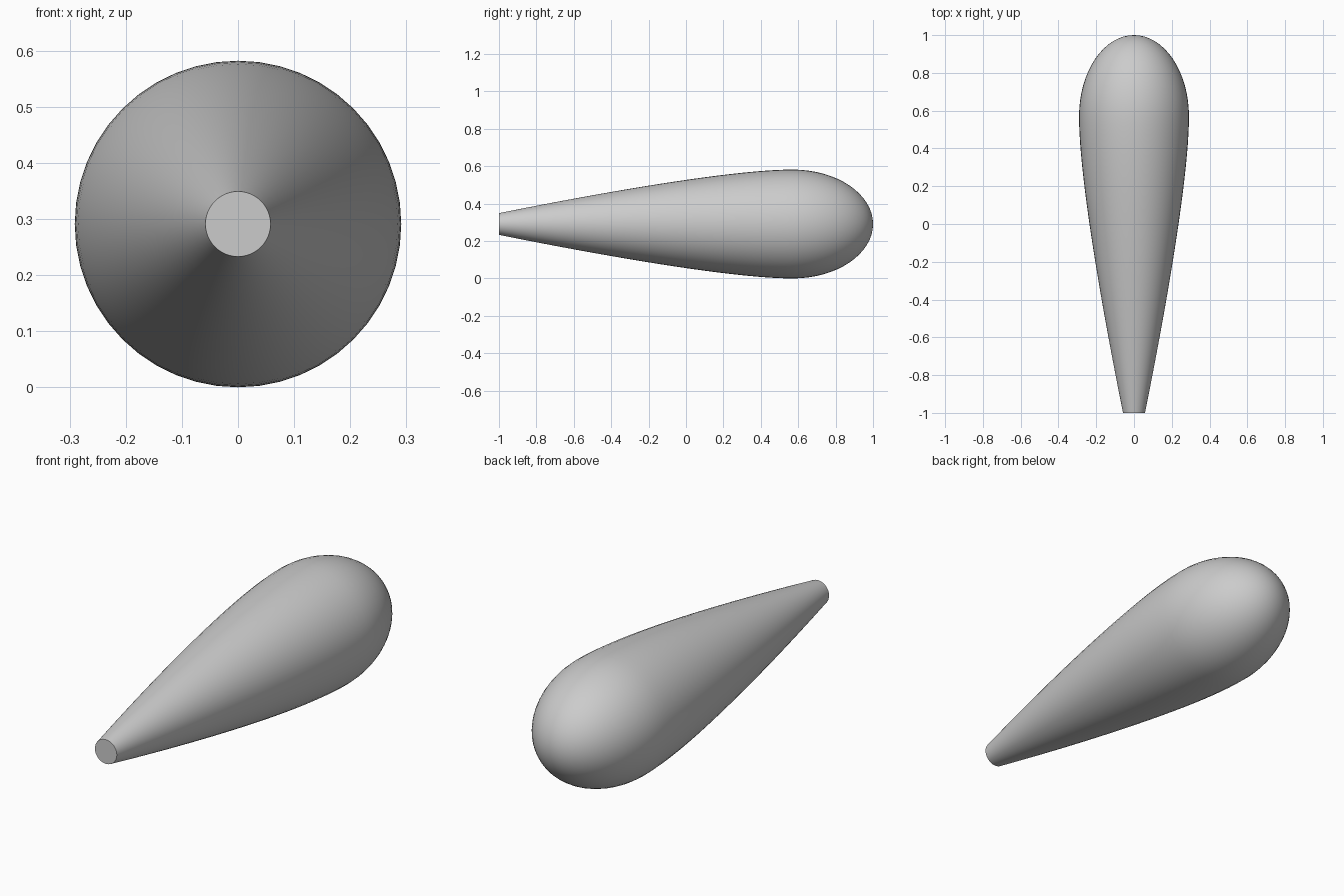
import bpy, bmesh, math
from mathutils import Vector
from mathutils.geometry import interpolate_bezier

if "Cube" in bpy.data.objects:
    bpy.data.objects.remove(bpy.data.objects["Cube"])

R, CZ, Y_MAX, SIDES = 0.291, 0.291, 0.57, 48

# Profile as (y, radius): long taper, then a rounded elliptical end
taper = interpolate_bezier(Vector((-1, 0.058)), Vector((-0.48, 0.163)),
                           Vector((0.24, R)), Vector((Y_MAX, R)), 24)
profile = [(p[0], p[1]) for p in taper]
for i in range(1, 16):
    a = i / 16 * math.pi / 2
    profile.append((Y_MAX + (1 - Y_MAX) * math.sin(a), R * math.cos(a)))

# Revolve the profile around the long axis
bm = bmesh.new()
rings = []
for y, r in profile:
    rings.append([bm.verts.new((r * math.sin(2 * math.pi * k / SIDES), y,
                                CZ + r * math.cos(2 * math.pi * k / SIDES)))
                  for k in range(SIDES)])
for a, b in zip(rings, rings[1:]):
    for k in range(SIDES):
        n = (k + 1) % SIDES
        bm.faces.new((a[k], a[n], b[n], b[k]))

# Flat narrow end and rounded tip
bm.faces.new(rings[0])
tip = bm.verts.new((0, 1, CZ))
for k in range(SIDES):
    bm.faces.new((rings[-1][k], rings[-1][(k + 1) % SIDES], tip))
bmesh.ops.recalc_face_normals(bm, faces=bm.faces[:])

mesh = bpy.data.meshes.new("teardrop_body")
bm.to_mesh(mesh)
bm.free()
body = bpy.data.objects.new("teardrop_body", mesh)
bpy.context.collection.objects.link(body)
bpy.context.view_layer.objects.active = body
body.select_set(True)
bpy.ops.object.shade_smooth_by_angle(angle=math.radians(35))
